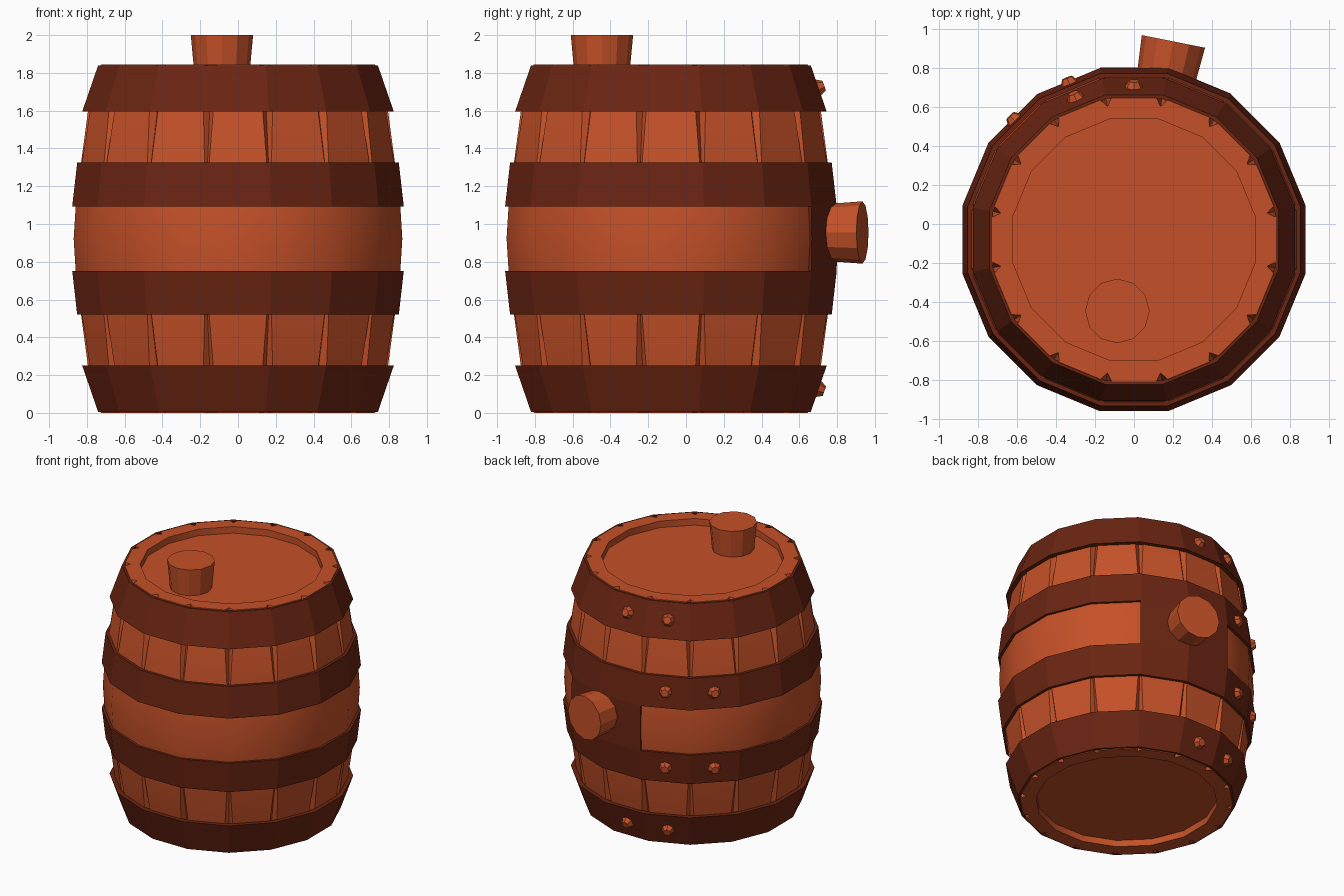
import bpy, bmesh, math
from mathutils import Vector

if "Cube" in bpy.data.objects:
    bpy.data.objects.remove(bpy.data.objects["Cube"])

N = 16
CY = -0.08      # barrel axis offset in y
MID = 0.9225    # half height of the barrel
H = 1.845


def material(name, col):
    m = bpy.data.materials.new(name)
    m.diffuse_color = (*col, 1)
    m.use_nodes = True
    m.node_tree.nodes["Principled BSDF"].inputs["Base Color"].default_value = m.diffuse_color
    return m


WOOD = material("orange_wood", (0.56, 0.082, 0.021))
IRON = material("dark_brown_hoop", (0.145, 0.018, 0.006))


def ang(k):
    return math.radians(11.25 + 22.5 * k)


def radial(a):
    return Vector((math.sin(a), math.cos(a), 0))


def at(a, r, z):
    return radial(a) * r + Vector((0, CY, z))


def finish(bm, name, mat):
    bmesh.ops.remove_doubles(bm, verts=bm.verts, dist=0.0005)
    bmesh.ops.recalc_face_normals(bm, faces=bm.faces)
    me = bpy.data.meshes.new(name)
    bm.to_mesh(me)
    bm.free()
    me.materials.append(mat)
    ob = bpy.data.objects.new(name, me)
    bpy.context.collection.objects.link(ob)
    return ob


def band(name, profile, first=0, count=N):
    """Sweep a closed (radius, z) profile round the barrel axis."""
    bm = bmesh.new()
    full = count == N
    rings = [[bm.verts.new(at(ang(first + k), r, z)) for r, z in profile]
             for k in range(count + (0 if full else 1))]
    m = len(profile)
    for k in range(count):
        a, b = rings[k], rings[(k + 1) % len(rings)]
        for i in range(m):
            j = (i + 1) % m
            bm.faces.new((a[i], a[j], b[j], b[i]))
    if not full:
        bm.faces.new(rings[0])
        bm.faces.new(rings[-1])
    return finish(bm, name, IRON)


# Barrel body: (z, radius, groove half width, groove depth), mirrored in height
half = [(0, 0.74, 0.03, 0.045), (0.25, 0.81, 0.027, 0.04),
        (0.52, 0.847, 0.013, 0.02), (0.65, 0.864, 0, 0), (0.75, 0.876, 0, 0)]
levels = half + [(MID, 0.887, 0, 0)] + [(H - z, r, w, d) for z, r, w, d in reversed(half)]

bm = bmesh.new()
rows = []
for z, r, w, d in levels:
    row = []
    for k in range(N):
        c, prev, nxt = (at(ang(k + s), r, z) for s in (0, -1, 1))
        pts = (c + (prev - c).normalized() * w, at(ang(k), r - d, z),
               c + (nxt - c).normalized() * w)
        row += [bm.verts.new(p) for p in pts]
    rows.append(row)
for a, b in zip(rows, rows[1:]):
    for i in range(3 * N):
        j = (i + 1) % (3 * N)
        bm.faces.new((a[i], a[j], b[j], b[i]))
# Rims and recessed heads at both ends
for row, z, zf in ((rows[0], 0, 0.05), (rows[-1], H, H - 0.05)):
    rim = [bm.verts.new(at(ang(k), 0.63, z)) for k in range(N)]
    floor = [bm.verts.new(at(ang(k), 0.63, zf)) for k in range(N)]
    for k in range(N):
        n = (k + 1) % N
        bm.faces.new((rim[k], row[3 * k], row[3 * k + 1]))
        bm.faces.new((rim[k], row[3 * k + 1], row[3 * k + 2]))
        bm.faces.new((rim[k], row[3 * k + 2], row[3 * n], rim[n]))
        bm.faces.new((rim[k], rim[n], floor[n], floor[k]))
    bm.faces.new(floor)
body = finish(bm, "barrel_body", WOOD)
bpy.context.view_layer.objects.active = body
body.select_set(True)
bpy.ops.object.shade_smooth_by_angle(angle=math.radians(30))
body.select_set(False)

# Hoops: (lower z, radius, upper z, radius, inner radii)
end = (0.005, 0.755, 0.25, 0.841, 0.735, 0.80)
mid = (0.52, 0.868, 0.752, 0.895, 0.84, 0.865)
for label, (z0, r0, z1, r1, i0, i1) in (("end", end), ("middle", mid)):
    prof = [(r0, z0), (r1, z1), (i1, z1), (i0, z0)]
    band("lower_" + label + "_hoop", prof)
    band("upper_" + label + "_hoop", [(r, H - z) for r, z in prof])

# Iron plate round the tap, joining the two middle hoops
band("tap_plate", [(0.895, 0.752), (0.897, MID), (0.895, H - 0.752),
                   (0.86, H - 0.752), (0.86, 0.752)], first=-1, count=2)


def peg(name, base, direction, r1, r2, length, sides, mat):
    """Tapered peg growing from base along direction."""
    d = Vector(direction).normalized()
    bpy.ops.mesh.primitive_cone_add(vertices=sides, radius1=r1, radius2=r2, depth=length,
                                    location=base + d * length / 2,
                                    rotation=d.to_track_quat('Z', 'Y').to_euler())
    ob = bpy.context.object
    ob.name = name
    ob.data.materials.append(mat)
    return ob


# Cork in the lid and bung at the back
peg("lid_cork", Vector((-0.085, -0.445, 1.785)), (0, 0, 1), 0.145, 0.165, 0.215, 12, WOOD)
peg("back_bung", at(ang(0), 0.80, 0.955), radial(ang(0)), 0.148, 0.165, 0.234, 12, WOOD)

# Rivets at face centres of the hoops, in pairs
APO = math.cos(math.radians(11.25))
for z0, r0, z1, r1, steps in ((*end[:4], (0, -1)), (*mid[:4], (-1, -2))):
    slope = (r1 - r0) / (z1 - z0)
    zc = (z0 + z1) / 2
    r = (r0 + r1) / 2 * APO
    for s in steps:
        a = math.radians(22.5 * s)
        for z, sign in ((zc, -1), (H - zc, 1)):
            d = radial(a) + Vector((0, 0, sign * slope))
            peg("hoop_rivet", at(a, r - 0.01, z), d, 0.052, 0.028, 0.042, 7, WOOD)
